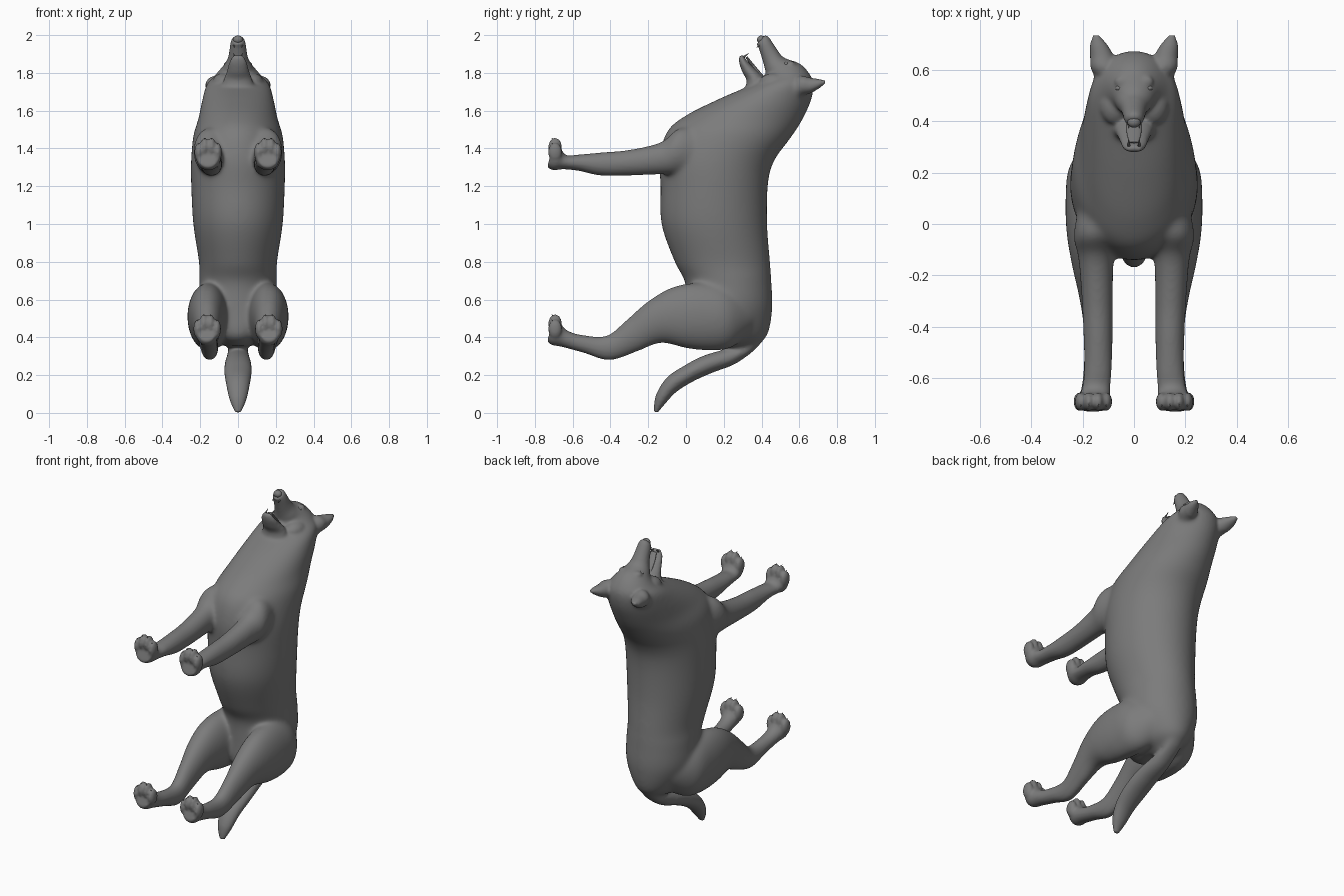
import bpy, bmesh
from math import cos, sin, pi
from mathutils import Vector, Matrix

fur = bpy.data.materials.new("dark_fur")
fur.diffuse_color = (.2, .2, .2, 1)


def spline(a, b, c, d, t):
    return 0.5 * (2*b + (c-a)*t + (2*a-5*b+4*c-d)*t*t + (3*b-a-3*c+d)*t**3)


def loft(bm, sections, side=1, n=48, steps=6):
    """Skin of oval rings; section = (y, z of one edge, y, z of other edge, centre x, half width)."""
    s, rows = sections, []
    for i in range(len(s) - 1):
        quad = (s[max(i-1, 0)], s[i], s[i+1], s[min(i+2, len(s)-1)])
        for k in range(steps):
            rows.append([spline(*v, k/steps) for v in zip(*quad)])
    rows.append(s[-1])
    rings = []
    for y1, z1, y2, z2, cx, hw in rows:
        ring = []
        for j in range(n):
            c, d = cos(2*pi*j/n), sin(2*pi*j/n)
            ring.append(bm.verts.new((side*(cx + hw*d), (y1+y2)/2 + c*(y1-y2)/2,
                                      (z1+z2)/2 + c*(z1-z2)/2)))
        rings.append(ring)
    faces = [bm.faces.new(rings[0]), bm.faces.new(rings[-1])]
    for a, b in zip(rings, rings[1:]):
        for j in range(n):
            k = (j+1) % n
            faces.append(bm.faces.new((a[j], a[k], b[k], b[j])))
    bmesh.ops.recalc_face_normals(bm, faces=faces)


def blob(bm, centre, size):
    m = Matrix.Translation(centre) @ Matrix.Diagonal((*size, 1))
    bmesh.ops.create_uvsphere(bm, u_segments=16, v_segments=10, radius=1, matrix=m)


def spike(bm, base, tip, r):
    base, tip = Vector(base), Vector(tip)
    d = tip - base
    m = Matrix.Translation((base+tip)/2) @ d.to_track_quat('Z', 'Y').to_matrix().to_4x4()
    bmesh.ops.create_cone(bm, cap_ends=True, segments=10, radius1=r, radius2=r*0.1,
                          depth=d.length, matrix=m)


def finish(bm, name):
    for f in bm.faces:
        f.smooth = True
    me = bpy.data.meshes.new(name)
    bm.to_mesh(me)
    bm.free()
    me.materials.append(fur)
    ob = bpy.data.objects.new(name, me)
    bpy.context.collection.objects.link(ob)
    return ob


# Torso, neck, skull and muzzle
body = bmesh.new()
loft(body, [
    (.36, .345, .08, .355, 0, .06), (.43, .41, .0, .41, 0, .14),
    (.457, .55, .0, .55, 0, .20), (.452, .70, -.005, .69, 0, .205),
    (.445, .80, -.06, .80, 0, .207), (.43, 1.0, -.13, 1.0, 0, .237),
    (.435, 1.22, -.135, 1.2, 0, .248), (.47, 1.34, -.14, 1.35, 0, .248),
    (.55, 1.45, -.10, 1.49, 0, .236), (.61, 1.54, .0, 1.575, 0, .21),
    (.66, 1.65, .17, 1.66, 0, .19), (.674, 1.74, .32, 1.725, 0, .168),
    (.65, 1.80, .40, 1.765, 0, .125), (.60, 1.85, .42, 1.79, 0, .09),
    (.52, 1.88, .42, 1.81, 0, .068), (.485, 1.92, .41, 1.85, 0, .051),
    (.438, 1.99, .385, 1.93, 0, .039), (.415, 2.0, .372, 1.95, 0, .025)])

# Open lower jaw
loft(body, [
    (.43, 1.74, .31, 1.70, 0, .09), (.405, 1.785, .32, 1.76, 0, .072),
    (.365, 1.825, .298, 1.805, 0, .057), (.325, 1.862, .282, 1.852, 0, .046),
    (.30, 1.898, .28, 1.885, 0, .028)])

# Tail
loft(body, [
    (.34, .47, .42, .47, 0, .04), (.32, .355, .395, .365, 0, .05),
    (.20, .335, .27, .265, 0, .06), (.09, .302, .14, .213, 0, .07),
    (0, .255, .04, .168, 0, .072), (-.10, .188, -.05, .112, 0, .062),
    (-.16, .092, -.107, .052, 0, .045), (-.17, .005, -.15, .0, 0, .016)])

front_leg = [
    (.18, 1.46, .18, 1.27, .12, .07), (-.02, 1.51, -.05, 1.265, .15, .085),
    (-.13, 1.435, -.13, 1.262, .148, .07), (-.3, 1.392, -.3, 1.257, .143, .06),
    (-.45, 1.378, -.45, 1.257, .14, .056), (-.57, 1.367, -.57, 1.282, .141, .053),
    (-.635, 1.365, -.65, 1.29, .148, .055), (-.67, 1.41, -.70, 1.285, .157, .064),
    (-.70, 1.43, -.735, 1.30, .158, .058)]
hind_leg = [
    (.36, .60, .34, .42, .08, .08), (.22, .67, .24, .345, .135, .115),
    (.08, .69, .13, .33, .155, .112), (-.07, .667, .0, .342, .163, .10),
    (-.2, .592, -.13, .37, .163, .078), (-.315, .49, -.26, .325, .158, .055),
    (-.42, .408, -.405, .28, .15, .045), (-.55, .412, -.54, .318, .152, .043),
    (-.63, .437, -.65, .348, .158, .047), (-.67, .48, -.71, .36, .165, .058),
    (-.70, .495, -.735, .38, .165, .05)]
ear = [
    (.56, 1.77, .58, 1.66, .09, .06), (.61, 1.785, .61, 1.68, .115, .056),
    (.655, 1.775, .655, 1.69, .125, .047), (.70, 1.768, .70, 1.715, .138, .034),
    (.738, 1.76, .736, 1.742, .148, .012)]
toes = ((-.05, -.02), (-.018, .007), (.018, .007), (.05, -.02))
paws = ((.158, 1.40), (.163, .465))

for s in (1, -1):
    # Legs and ears
    loft(body, front_leg, s)
    loft(body, hind_leg, s)
    loft(body, ear, s)
    # Toes
    for cx, cz in paws:
        for dx, dz in toes:
            blob(body, (s*(cx+dx), -.693, cz+dz), (.023, .037, .05))
    # Cheek ruff and brow
    blob(body, (s*.075, .47, 1.745), (.062, .085, .055))
    blob(body, (s*.045, .555, 1.843), (.032, .026, .02))

wolf = finish(body, "wolf_body")
rm = wolf.modifiers.new("blend", 'REMESH')
rm.mode, rm.voxel_size, rm.use_smooth_shade = 'VOXEL', .008, True

# Bake the blended skin, then soften the joints of the trunk more than paws and face
skin = bpy.data.meshes.new_from_object(
    wolf.evaluated_get(bpy.context.evaluated_depsgraph_get()))
wolf.modifiers.clear()
wolf.data = skin
trunk = wolf.vertex_groups.new(name="trunk")
for v in skin.vertices:
    w = min((v.co.y + .3)/.15, (v.co.z - .27)/.08, (1.76 - v.co.z)/.08,
            (.66 - v.co.y)/.03)
    if w > 0:
        trunk.add([v.index], min(w, 1), 'REPLACE')
for group, count in (("", 4), ("trunk", 45)):
    sm = wolf.modifiers.new("soften", 'SMOOTH')
    sm.factor, sm.iterations, sm.vertex_group = .5, count, group

# Eyes, fangs and claws
eyes, teeth, claws = bmesh.new(), bmesh.new(), bmesh.new()
for s in (1, -1):
    blob(eyes, (s*.058, .53, 1.846), (.015, .011, .012))
    spike(teeth, (s*.02, .305, 1.885), (s*.022, .333, 1.905), .006)
    spike(teeth, (s*.02, .39, 1.945), (s*.021, .372, 1.935), .006)
    for cx, cz in paws:
        for dx, dz in toes:
            spike(claws, (s*(cx+dx), -.69, cz+dz+.03), (s*(cx+dx), -.712, cz+dz+.049), .008)
finish(eyes, "eyes")
finish(teeth, "fangs")
finish(claws, "claws")

# Nose and tongue
nose = bmesh.new()
blob(nose, (0, .398, 1.976), (.026, .022, .022))
finish(nose, "nose")
tongue = bmesh.new()
loft(tongue, [(.415, 1.78, .39, 1.77, 0, .03), (.36, 1.845, .345, 1.835, 0, .028),
              (.325, 1.888, .315, 1.88, 0, .018)])
finish(tongue, "tongue")
